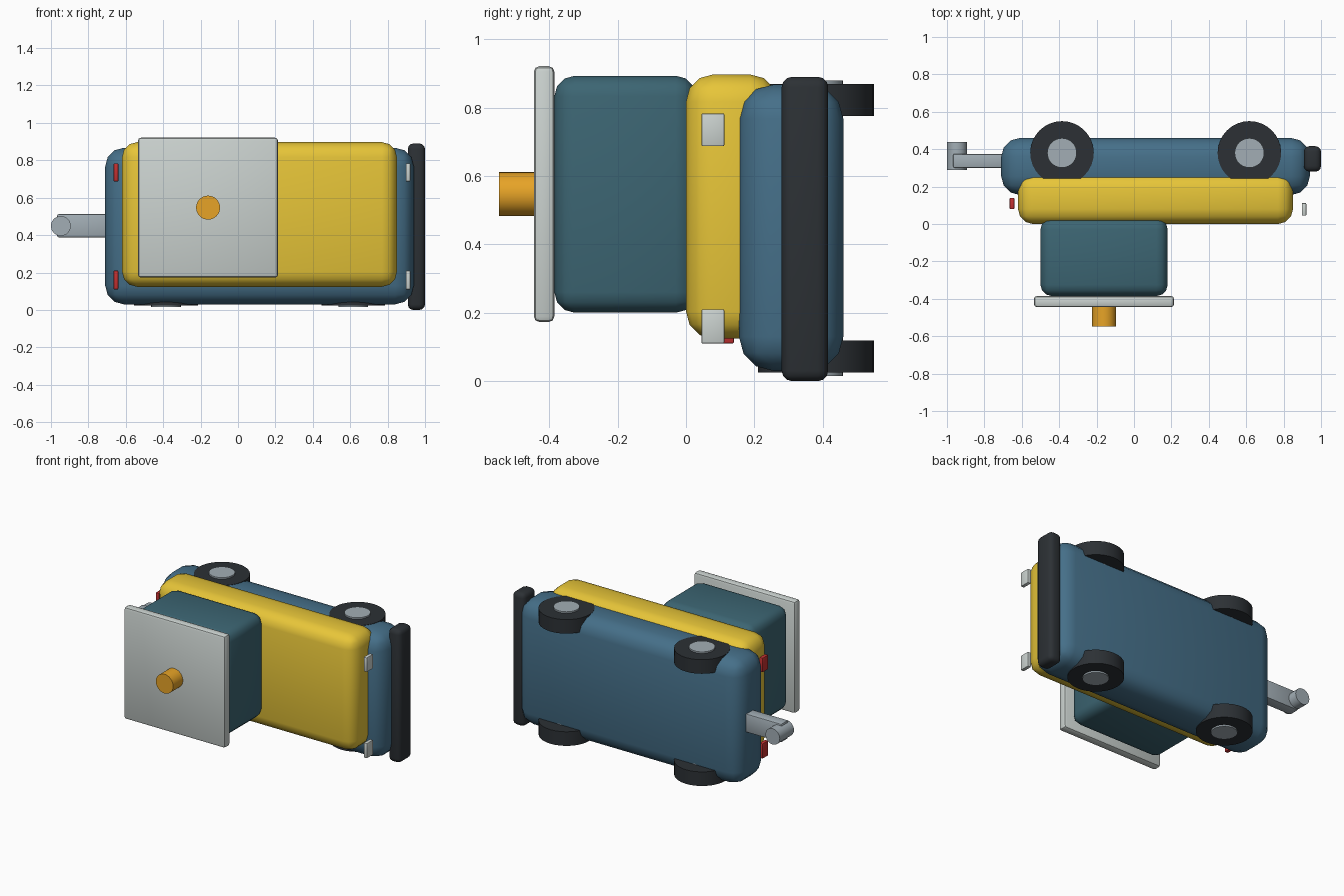
import bpy
from math import pi, radians

if "Cube" in bpy.data.objects:
    bpy.data.objects.remove(bpy.data.objects["Cube"])


def material(name, rgb):
    m = bpy.data.materials.new(name)
    m.diffuse_color = (*rgb, 1)
    m.use_nodes = True
    m.node_tree.nodes["Principled BSDF"].inputs["Base Color"].default_value = m.diffuse_color
    return m


BLUE = material("blue", (0.06, 0.16, 0.25))
YELLOW = material("yellow", (0.80, 0.56, 0.04))
TEAL = material("teal", (0.045, 0.13, 0.17))
PALE = material("pale_grey", (0.60, 0.65, 0.63))
BLACK = material("black", (0.025, 0.03, 0.035))
STEEL = material("steel", (0.36, 0.42, 0.46))
RED = material("red", (0.55, 0.03, 0.03))
ORANGE = material("orange", (0.80, 0.37, 0.02))


def smooth(ob):
    bpy.ops.object.select_all(action='DESELECT')
    ob.select_set(True)
    bpy.context.view_layer.objects.active = ob
    bpy.ops.object.shade_smooth_by_angle(angle=radians(35))


def box(name, x, y, z, mat, bevel, segments=3):
    """Rounded box from its (min, max) extents on each axis."""
    bpy.ops.mesh.primitive_cube_add(size=1, location=[sum(r) / 2 for r in (x, y, z)])
    ob = bpy.context.object
    ob.name = name
    ob.scale = [r[1] - r[0] for r in (x, y, z)]
    bpy.ops.object.transform_apply(location=False, rotation=False, scale=True)
    ob.data.materials.append(mat)
    mod = ob.modifiers.new("bevel", 'BEVEL')
    mod.width, mod.segments = bevel, segments
    bpy.ops.object.modifier_apply(modifier=mod.name)
    smooth(ob)
    return ob


def cylinder(name, centre, radius, depth, mat, axis):
    bpy.ops.mesh.primitive_cylinder_add(
        vertices=32, radius=radius, depth=depth, location=centre,
        rotation=(pi / 2 if axis == 'Y' else 0, 0, 0))
    ob = bpy.context.object
    ob.name = name
    ob.data.materials.append(mat)
    smooth(ob)
    return ob


# The vehicle lies on its side: roof toward -y, wheels toward +y
box("chassis", (-0.71, 0.94), (0.155, 0.46), (0.03, 0.867), BLUE, 0.10)
box("upper_body", (-0.62, 0.85), (0.0, 0.267), (0.124, 0.897), YELLOW, 0.08)
box("cab", (-0.50, 0.18), (-0.385, 0.03), (0.20, 0.893), TEAL, 0.06)
box("roof", (-0.535, 0.214), (-0.445, -0.385), (0.173, 0.921), PALE, 0.016, 2)
box("front_bumper", (0.908, 1.0), (0.28, 0.416), (0.0, 0.89), BLACK, 0.03)

# Roof beacon
cylinder("beacon", (-0.16, -0.49, 0.547), 0.064, 0.115, ORANGE, 'Y')

# Wheels and hubs
for end, x in (("rear", -0.385), ("front", 0.617)):
    for side, z, out in (("left", 0.822, 1), ("right", 0.072, -1)):
        cylinder(f"{end}_{side}_wheel", (x, 0.38, z), 0.17, 0.094, BLACK, 'Z')
        cylinder(f"{end}_{side}_hub", (x, 0.38, z + out * 0.002), 0.079, 0.11, STEEL, 'Z')

# Head and tail lights
for side, z in (("left", (0.687, 0.783)), ("right", (0.11, 0.21))):
    box(f"{side}_headlight", (0.897, 0.921), (0.045, 0.112), z, PALE, 0.004, 2)
    box(f"{side}_tail_light", (-0.665, -0.64), (0.08, 0.14), z, RED, 0.004, 2)

# Rear tow arm and its pin
box("tow_arm", (-0.967, -0.65), (0.30, 0.375), (0.388, 0.512), STEEL, 0.008, 2)
cylinder("tow_pin", (-0.947, 0.363, 0.449), 0.053, 0.15, STEEL, 'Y')
